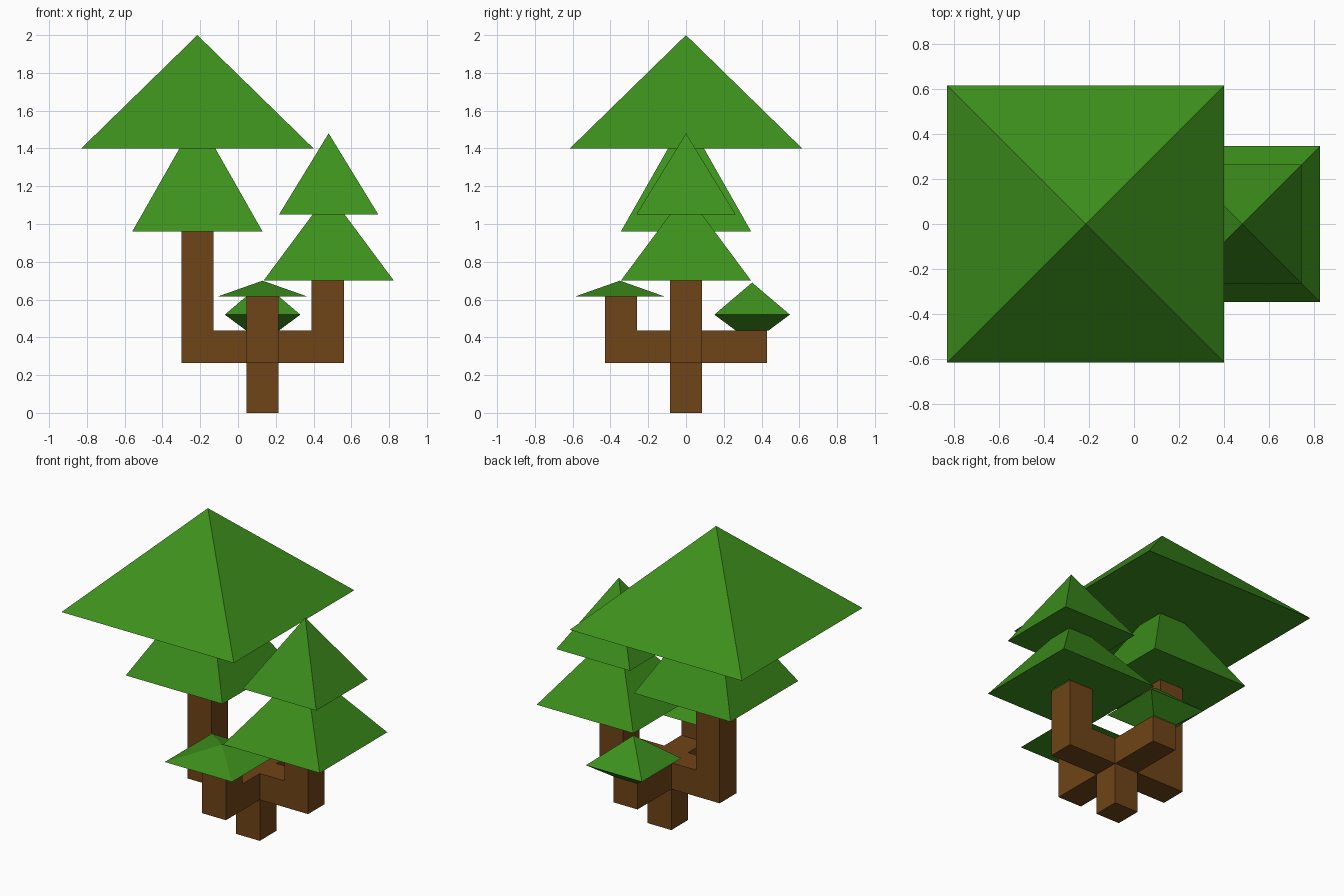
import bpy, bmesh
from mathutils import Vector

if "Cube" in bpy.data.objects:
    bpy.data.objects.remove(bpy.data.objects["Cube"])

W = 0.085      # half thickness of the wood
GAP = 0.175    # arm length between the trunk and each post
CX = 0.13      # trunk centre in x
R = GAP + 2 * W


def material(name, rgb):
    m = bpy.data.materials.new(name)
    m.diffuse_color = (*rgb, 1)
    m.use_nodes = True
    m.node_tree.nodes["Principled BSDF"].inputs["Base Color"].default_value = m.diffuse_color
    return m


def finish(bm, name, mat):
    me = bpy.data.meshes.new(name)
    bm.to_mesh(me)
    bm.free()
    me.materials.append(mat)
    bpy.context.collection.objects.link(bpy.data.objects.new(name, me))


def extrude(bm, face, vec):
    """Pull a face along vec; returns the new cap and the side faces."""
    old = list(face.verts)
    new = [bm.verts.new(v.co + vec) for v in old]
    n = len(old)
    bm.faces.remove(face)
    sides = [bm.faces.new((old[i], old[(i + 1) % n], new[(i + 1) % n], new[i]))
             for i in range(n)]
    cap = bm.faces.new(new)
    bm.normal_update()
    return cap, sides


def facing(faces, d):
    return max(faces, key=lambda f: f.normal.dot(d))


wood = material("bark", (0.16, 0.058, 0.009))
leaf = material("leaves", (0.047, 0.28, 0.012))
UP = Vector((0, 0, 1))

# Branching trunk: hub block, stem, four arms, three of them turned upward
bm = bmesh.new()
bmesh.ops.create_cube(bm, size=2 * W)
bmesh.ops.translate(bm, verts=bm.verts, vec=(CX, 0, 0.35))
bm.normal_update()
extrude(bm, facing(bm.faces, -UP), -UP * (0.35 - W))
hub = list(bm.faces)
arms = [((-1, 0), 0.96), ((1, 0), 0.70), ((0, -1), 0.615), ((0, 1), None)]
for (dx, dy), top in arms:
    d = Vector((dx, dy, 0))
    f = next(f for f in bm.faces if f.normal.dot(d) > 0.9
             and (f.calc_center_median() - Vector((CX, 0, 0.35)) - d * W).length < 0.01)
    cap, _ = extrude(bm, f, d * GAP)
    cap, sides = extrude(bm, cap, d * 2 * W)
    end = facing(sides, UP)
    if top:
        end, _ = extrude(bm, end, UP * (top - 0.35 - W))
    bm.faces.remove(end)   # the foliage continues from this opening
finish(bm, "branching_trunk", wood)


# Foliage: square rings (half width, height) stacked upward to an apex
def foliage(name, x, y, rings, apex):
    bm = bmesh.new()
    prev = None
    for h, z in rings:
        ring = [bm.verts.new((x + sx * h, y + sy * h, z))
                for sx, sy in ((-1, -1), (1, -1), (1, 1), (-1, 1))]
        if prev:
            for i in range(4):
                j = (i + 1) % 4
                bm.faces.new((prev[i], prev[j], ring[j], ring[i]))
        prev = ring
    tip = bm.verts.new((x, y, apex))
    for i in range(4):
        bm.faces.new((prev[i], prev[(i + 1) % 4], tip))
    finish(bm, name, leaf)


foliage("left_tree_crown", CX - R, 0,
        [(W, 0.96), (0.345, 0.96), (0.095, 1.4), (0.615, 1.4)], 2.0)
foliage("right_tree_crown", CX + R + 0.005, 0,
        [(W, 0.70), (0.345, 0.70), (0.085, 1.05), (0.263, 1.05)], 1.48)
foliage("front_cap", CX, -R - 0.005, [(W, 0.615), (0.24, 0.615)], 0.70)
foliage("back_bush", CX, R + 0.005, [(W, 0.435), (0.2, 0.52)], 0.69)
